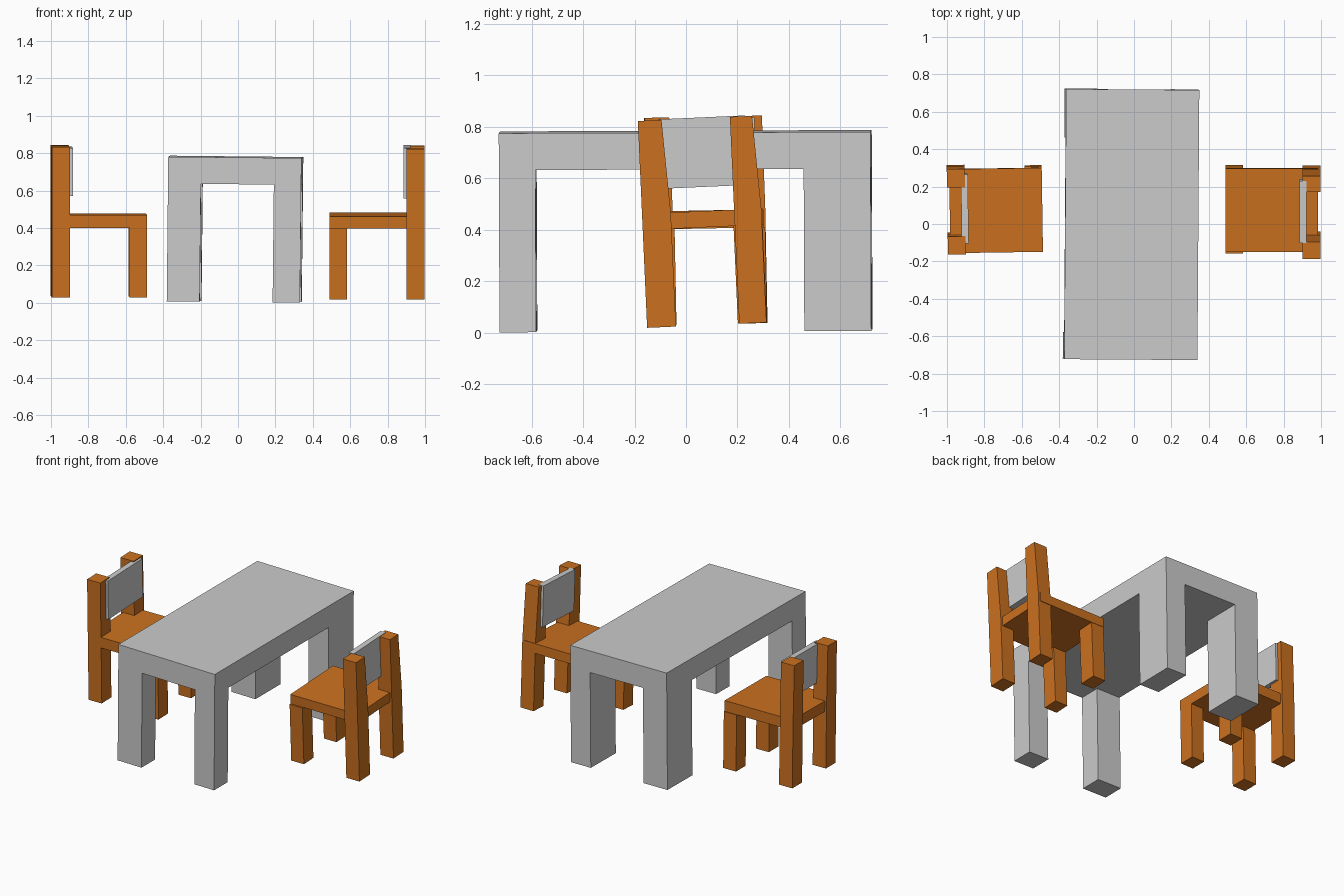
import bpy, bmesh
from mathutils import Matrix, Euler, Vector

if "Cube" in bpy.data.objects:
    bpy.data.objects.remove(bpy.data.objects["Cube"])


def material(name, rgb):
    m = bpy.data.materials.new(name)
    m.use_nodes = True
    m.diffuse_color = (*rgb, 1)
    m.node_tree.nodes["Principled BSDF"].inputs["Base Color"].default_value = (*rgb, 1)
    return m


GREY = material("light grey", (0.6, 0.6, 0.6))
ORANGE = material("orange wood", (0.6, 0.165, 0.014))


def prism(name, xs, profile, mat, matrix):
    """Extrude a (y, z) profile between two x positions."""
    bm = bmesh.new()
    face = bm.faces.new([bm.verts.new((xs[0], y, z)) for y, z in profile])
    new = bmesh.ops.extrude_face_region(bm, geom=[face])["geom"]
    bmesh.ops.translate(bm, vec=(xs[1] - xs[0], 0, 0),
                        verts=[v for v in new if isinstance(v, bmesh.types.BMVert)])
    bmesh.ops.transform(bm, matrix=matrix, verts=bm.verts)
    bmesh.ops.recalc_face_normals(bm, faces=bm.faces)
    mesh = bpy.data.meshes.new(name)
    bm.to_mesh(mesh)
    bm.free()
    mesh.materials.append(mat)
    ob = bpy.data.objects.new(name, mesh)
    bpy.context.collection.objects.link(ob)


def box(name, xs, ys, zs, mat, matrix):
    (a, b), (c, d) = ys, zs
    prism(name, xs, [(a, c), (b, c), (b, d), (a, d)], mat, matrix)


def tilt(rx, ry, rz, pivot=(0, 0, 0)):
    p = Matrix.Translation(Vector(pivot))
    return p @ Euler((rx, ry, rz)).to_matrix().to_4x4() @ p.inverted()


# Table: thick slab on four unequal legs, standing slightly askew
lean = tilt(0.004, 0.0105, -0.007)
box("table_top", (-0.376, 0.336), (-0.722, 0.722), (0.637, 0.78), GREY, lean)
for side, xs in (("right", (-0.376, -0.2)), ("left", (0.19, 0.336))):
    for end, ys in (("front", (-0.722, -0.58)), ("back", (0.462, 0.722))):
        box(f"table_leg_{end}_{side}", xs, ys, (0.007, 0.637), GREY, lean)


def chair(name, side, matrix, posts, legs, seat_y, seat_z, foot, top, taper, rest_y, rest_z):
    def span(a, b):
        return (side * a, side * b)

    # Seat and the legs under its inner edge
    box(name + "_seat", span(0.49, 0.985), seat_y, seat_z, ORANGE, matrix)
    for i, ys in enumerate(legs):
        box(f"{name}_short_leg_{i + 1}", span(0.49, 0.583), ys, (foot, seat_z[0]), ORANGE, matrix)
    # Tall posts, narrowing above the seat
    for i, (a, b) in enumerate(posts):
        prism(f"{name}_post_{i + 1}", span(0.902, 0.998),
              [(a, foot), (b, foot), (b, seat_z[1]), (b - taper, top), (a, top)],
              ORANGE, matrix)
    # Backrest panel
    box(name + "_backrest", span(0.886, 0.923), rest_y, rest_z, GREY, matrix)


chair("left_chair", 1, tilt(0.045, 0, 0),
      posts=((-0.15, -0.038), (0.208, 0.314)), legs=((-0.14, -0.04), (0.203, 0.316)),
      seat_y=(-0.13, 0.318), seat_z=(0.405, 0.468), foot=0.025, top=0.829, taper=0.02,
      rest_y=(-0.065, 0.267), rest_z=(0.562, 0.832))
chair("right_chair", -1, tilt(0.02, 0, 0.015, (-0.74, 0.07, 0)),
      posts=((-0.143, -0.04), (0.215, 0.32)), legs=((-0.142, -0.04), (0.208, 0.312)),
      seat_y=(-0.143, 0.306), seat_z=(0.404, 0.474), foot=0.032, top=0.838, taper=0.006,
      rest_y=(-0.085, 0.285), rest_z=(0.575, 0.832))
